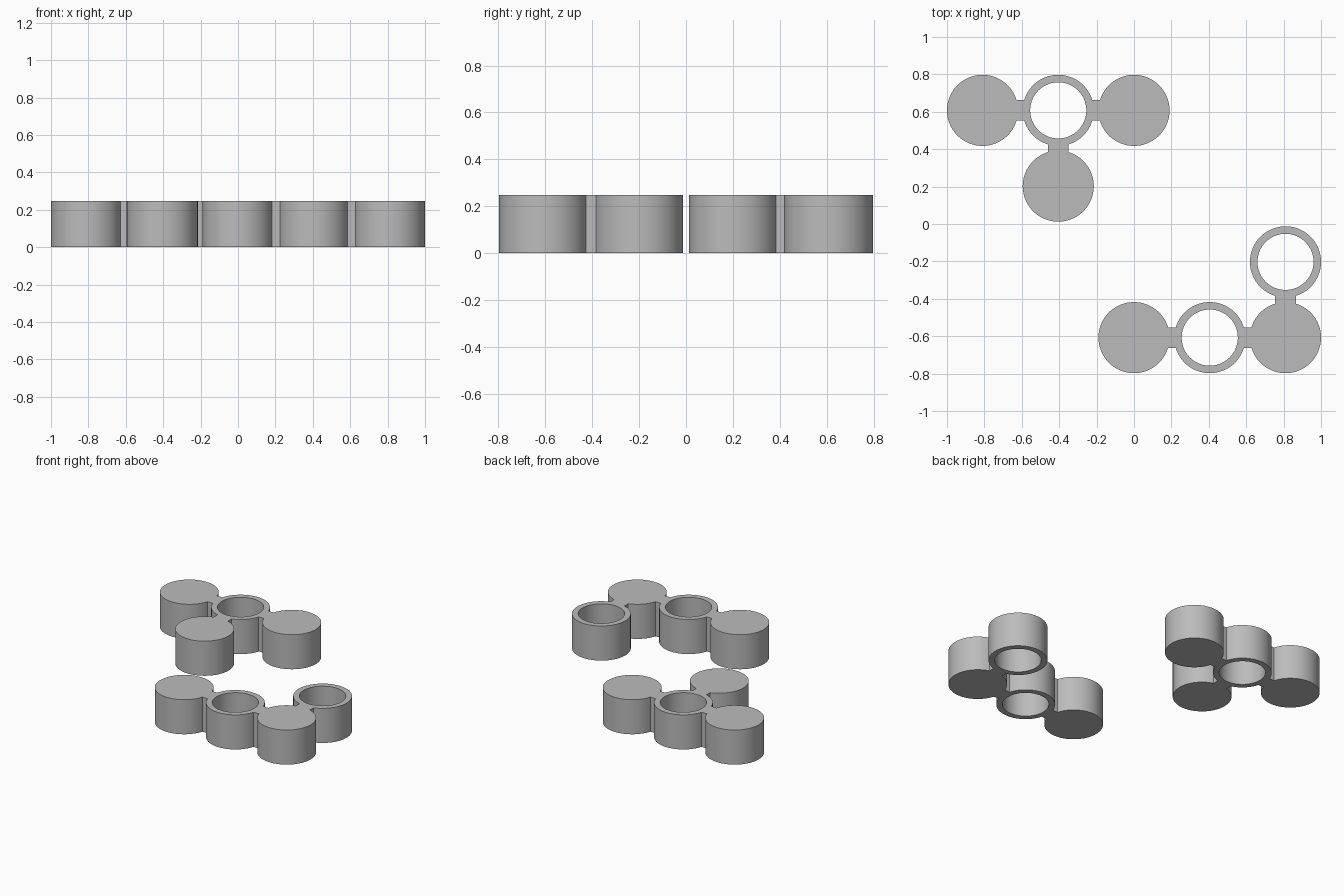
import bpy, math
from mathutils import Vector

if "Cube" in bpy.data.objects:
    bpy.data.objects.remove(bpy.data.objects["Cube"])

S, R, RIN, H, W = 0.405, 0.19, 0.15, 0.247, 0.11   # pitch, radii, height, link width
N = 96

grey = bpy.data.materials.new("grey")
grey.diffuse_color = (0.5, 0.5, 0.5, 1)
grey.use_nodes = True
grey.node_tree.nodes["Principled BSDF"].inputs["Base Color"].default_value = grey.diffuse_color


def cylinder(name, c, r, h):
    bpy.ops.mesh.primitive_cylinder_add(vertices=N, radius=r, depth=h, location=(c[0], c[1], H / 2))
    ob = bpy.context.object
    ob.name = name
    return ob


def link(a, b):
    # short bar whose ends sit inside the walls of both neighbours
    a, b = Vector(a), Vector(b)
    d, m = b - a, (a + b) / 2
    bpy.ops.mesh.primitive_cube_add(size=1, location=(m.x, m.y, H / 2))
    ob = bpy.context.object
    ob.name = "link"
    length = d.length - 2 * 0.17
    ob.scale = (length, W, H) if abs(d.x) > abs(d.y) else (W, length, H)
    return ob


def apply_bool(target, other, op):
    bpy.context.view_layer.objects.active = target
    mod = target.modifiers.new(op, 'BOOLEAN')
    mod.operation, mod.solver, mod.object = op, 'EXACT', other
    bpy.ops.object.modifier_apply(modifier=mod.name)
    bpy.data.objects.remove(other)


def cluster(name, discs, rings, links):
    cells = [(x * S, y * S) for x, y in discs + rings]
    body = cylinder(name, cells[0], R, H)
    for c in cells[1:]:
        apply_bool(body, cylinder("cell", c, R, H), 'UNION')
    for i, j in links:
        apply_bool(body, link(cells[i], cells[j]), 'UNION')
    # open the rings right through
    for c in cells[len(discs):]:
        apply_bool(body, cylinder("hole", c, RIN, H * 2), 'DIFFERENCE')
    body.data.materials.clear()
    body.data.materials.append(grey)
    for p in body.data.polygons:
        p.material_index = 0
    bpy.ops.object.select_all(action='DESELECT')
    body.select_set(True)
    bpy.context.view_layer.objects.active = body
    bpy.ops.object.shade_smooth_by_angle(angle=math.radians(30))


# T-shaped piece: three discs around one ring
cluster("t_piece", [(-2, 1.5), (0, 1.5), (-1, 0.5)], [(-1, 1.5)],
        [(0, 3), (1, 3), (2, 3)])
# L-shaped piece: discs and rings alternating
cluster("l_piece", [(0, -1.5), (2, -1.5)], [(1, -1.5), (2, -0.5)],
        [(0, 2), (1, 2), (1, 3)])
